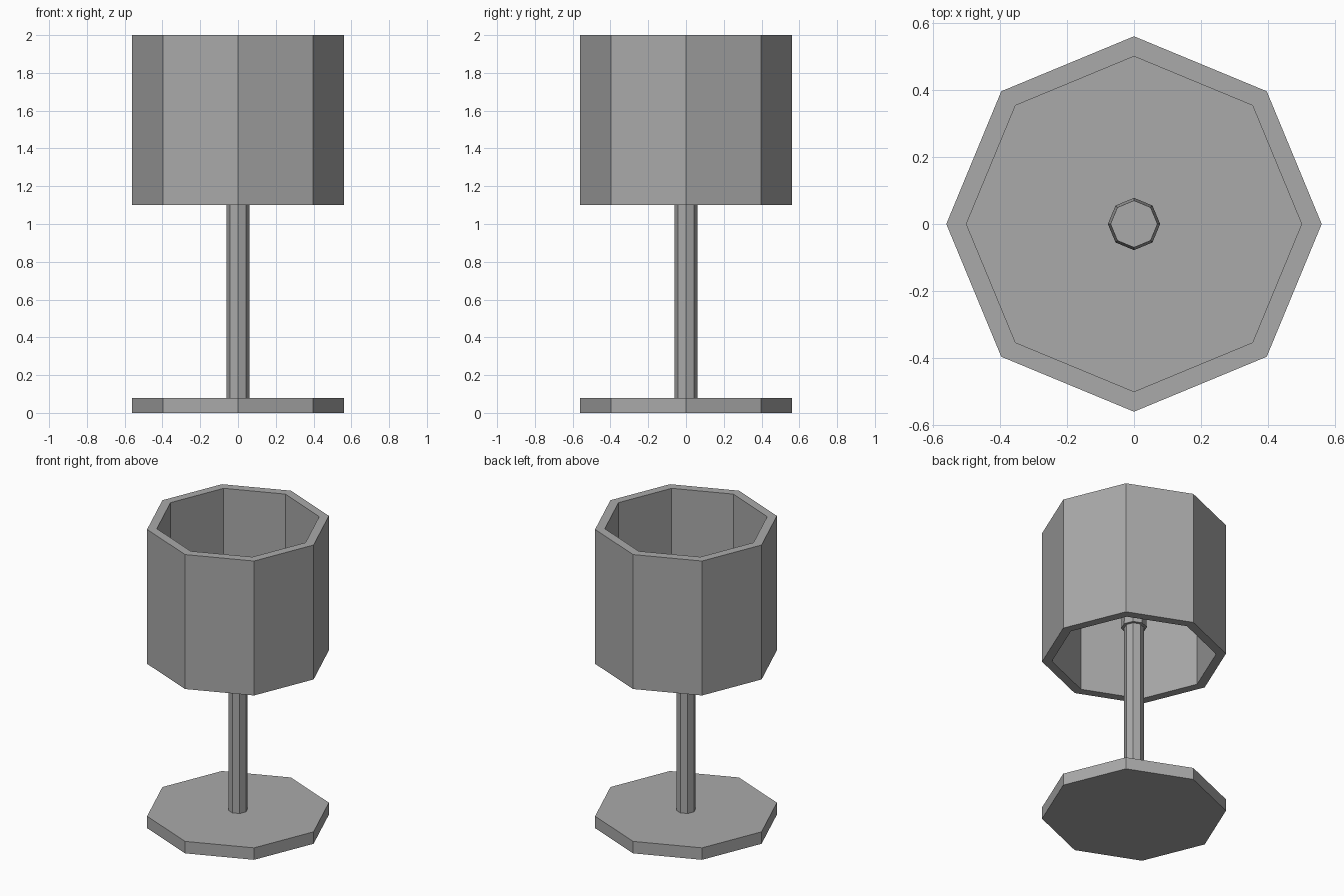
import bpy
import bmesh
import math

cube = bpy.data.objects.get("Cube")
if cube:
    bpy.data.objects.remove(cube, do_unlink=True)

SIDES = 8

grey = bpy.data.materials.new("plain grey")
grey.use_nodes = True
colour = (0.4, 0.4, 0.4, 1)
grey.diffuse_color = colour
grey.node_tree.nodes["Principled BSDF"].inputs["Base Color"].default_value = colour


def lathe(name, profile, closed=False):
    """Turn (radius, height) points into a faceted solid; open profiles get end caps."""
    bm = bmesh.new()
    rings = []
    for radius, z in profile:
        angles = [math.tau * i / SIDES for i in range(SIDES)]
        rings.append([bm.verts.new((radius * math.cos(a), radius * math.sin(a), z))
                      for a in angles])
    pairs = list(zip(rings, rings[1:]))
    if closed:
        pairs.append((rings[-1], rings[0]))
    else:
        bm.faces.new(rings[0])
        bm.faces.new(rings[-1])
    for low, high in pairs:
        for i in range(SIDES):
            j = (i + 1) % SIDES
            bm.faces.new((low[i], low[j], high[j], high[i]))
    bmesh.ops.recalc_face_normals(bm, faces=bm.faces)
    mesh = bpy.data.meshes.new(name)
    bm.to_mesh(mesh)
    bm.free()
    mesh.materials.append(grey)
    obj = bpy.data.objects.new(name, mesh)
    bpy.context.collection.objects.link(obj)
    return obj


# Flat foot and thin pole
lathe("base", [(0.56, 0), (0.56, 0.08)])
lathe("pole", [(0.06, 0.08), (0.06, 1.31)])

# Slightly tapered bulb holder hidden inside the shade
lathe("bulb_holder", [(0.078, 1.31), (0.07, 1.5)])

# Thick-walled shade, open at top and bottom
lathe("shade", [(0.56, 1.1), (0.56, 2), (0.5, 2), (0.5, 1.1)], closed=True)
